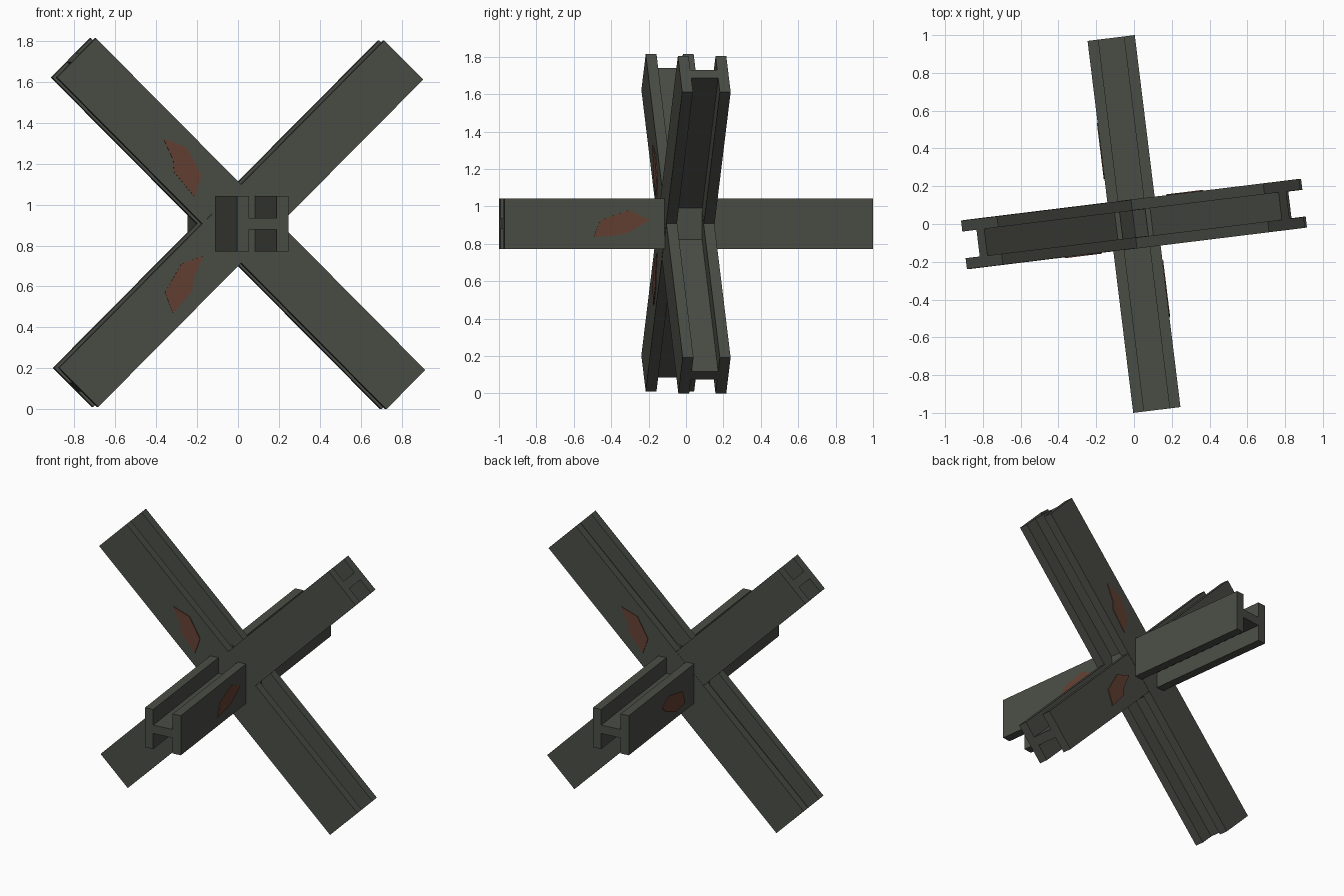
import bpy, bmesh
from math import radians, sin
from mathutils import Matrix

if "Cube" in bpy.data.objects:
    bpy.data.objects.remove(bpy.data.objects["Cube"])

W, T = 0.271, 0.058            # flange width, plate thickness
LONG_HALF = 1.147
ZC = sin(radians(45)) * (LONG_HALF + W / 2)
# Whole assembly is turned slightly about the vertical
FRAME = Matrix.Translation((0, 0, ZC)) @ Matrix.Rotation(radians(7), 4, 'Z')


def material(name, col):
    m = bpy.data.materials.new(name)
    m.diffuse_color = (*col, 1)
    m.use_nodes = True
    m.node_tree.nodes["Principled BSDF"].inputs["Base Color"].default_value = m.diffuse_color
    return m


STEEL = material("dark_steel", (0.068, 0.073, 0.060))
RUST = material("rust", (0.125, 0.052, 0.032))


def prism(name, points, vector, matrix, mat):
    """Extrude a closed outline along a vector and place it."""
    bm = bmesh.new()
    face = bm.faces.new([bm.verts.new(p) for p in points])
    ext = bmesh.ops.extrude_face_region(bm, geom=[face])
    verts = [v for v in ext["geom"] if isinstance(v, bmesh.types.BMVert)]
    bmesh.ops.translate(bm, verts=verts, vec=vector)
    bmesh.ops.recalc_face_normals(bm, faces=bm.faces)
    me = bpy.data.meshes.new(name)
    bm.to_mesh(me)
    bm.free()
    me.materials.append(mat)
    ob = bpy.data.objects.new(name, me)
    ob.matrix_world = matrix
    bpy.context.collection.objects.link(ob)
    return ob


def beam(name, half, depth, rot):
    """I-beam along local x: flanges face +-y, web lies flat between."""
    d, f, w, t = depth / 2, depth / 2 - T, W / 2, T / 2
    outline = [(-d, -w), (-f, -w), (-f, -t), (f, -t), (f, -w), (d, -w),
               (d, w), (f, w), (f, t), (-f, t), (-f, w), (-d, w)]
    prism(name, [(-half, y, z) for y, z in outline], (2 * half, 0, 0), FRAME @ rot, STEEL)


# Three crossing beams
beam("falling_beam", LONG_HALF, 0.258, Matrix.Rotation(radians(45), 4, 'Y'))
beam("rising_beam", 1.132, 0.261, Matrix.Rotation(radians(-45), 4, 'Y'))
beam("level_beam", 0.992, 0.252, Matrix.Rotation(radians(90), 4, 'Z'))

# Rust patches on the slanted beams, front and back (x, z from the centre)
upper = [(-.385, .418), (-.27, .373), (-.196, .238), (-.231, .133), (-.331, .253), (-.336, .313)]
lower = [(-.187, -.157), (-.296, -.197), (-.376, -.337), (-.336, -.437), (-.241, -.327), (-.236, -.267)]
for side, angle in (("front", 0), ("back", 180)):
    place = FRAME @ Matrix.Rotation(radians(angle), 4, 'Z')
    for label, pts in (("upper", upper), ("lower", lower)):
        prism(f"{side}_{label}_rust", [(x, -0.127, z) for x, z in pts], (0, -0.008, 0), place, RUST)

# Rust patches on the level beam (y, z from the centre)
right = [(-.513, -.072), (-.478, .018), (-.322, .073), (-.211, .018), (-.327, -.047), (-.387, -.062)]
left = [(-.555, .005), (-.47, .054), (-.285, .01), (-.255, -.08), (-.38, -.09), (-.5, -.04)]
for label, pts, angle in (("right", right, 0), ("left", left, 180)):
    place = FRAME @ Matrix.Rotation(radians(angle), 4, 'Z')
    prism(f"{label}_level_rust", [(0.122, y, z) for y, z in pts], (0.008, 0, 0), place, RUST)
